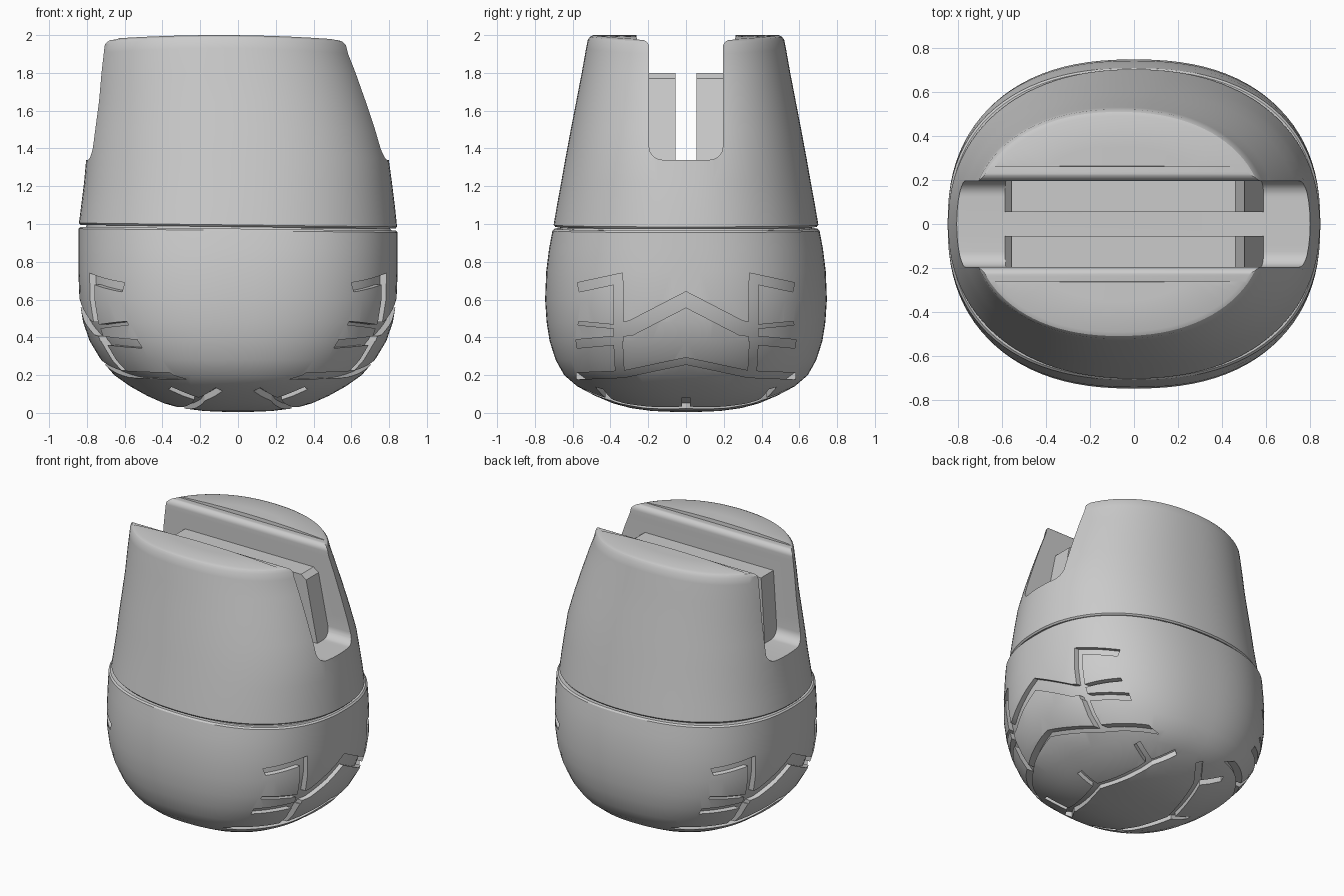
import bpy, bmesh, math
from mathutils import Vector

if "Cube" in bpy.data.objects:
    bpy.data.objects.remove(bpy.data.objects["Cube"], do_unlink=True)

grey = bpy.data.materials.new("light_grey")
grey.use_nodes = True
COLOR = (0.6, 0.6, 0.6, 1)
grey.diffuse_color = COLOR
grey.node_tree.nodes["Principled BSDF"].inputs["Base Color"].default_value = COLOR


def make(name, bm):
    bmesh.ops.recalc_face_normals(bm, faces=bm.faces)
    mesh = bpy.data.meshes.new(name)
    bm.to_mesh(mesh)
    bm.free()
    mesh.materials.append(grey)
    obj = bpy.data.objects.new(name, mesh)
    bpy.context.collection.objects.link(obj)
    return obj


def loft(name, rings, power, adjust=None, sides=96):
    """Stack superellipse rings given as (z, centre x, half x, half y)."""
    bm = bmesh.new()
    loops = []
    for z, cx, a, b in rings:
        loop = []
        for i in range(sides):
            t = 2 * math.pi * i / sides
            c, s = math.cos(t), math.sin(t)
            x = cx + a * math.copysign(abs(c) ** (2 / power), c)
            y = b * math.copysign(abs(s) ** (2 / power), s)
            loop.append(bm.verts.new((x, y, z + (adjust(x, z) if adjust else 0))))
        loops.append(loop)
    for lo, hi in zip(loops, loops[1:]):
        for i in range(sides):
            j = (i + 1) % sides
            bm.faces.new((lo[i], lo[j], hi[j], hi[i]))
    bm.faces.new(loops[0])
    bm.faces.new(loops[-1])
    return make(name, bm)


def prism(bm, points, place, start, end):
    """Extrude a flat outline between two depths."""
    n = len(points)
    near = [bm.verts.new(place(p, start)) for p in points]
    far = [bm.verts.new(place(p, end)) for p in points]
    bm.faces.new(near)
    bm.faces.new(far)
    for i in range(n):
        j = (i + 1) % n
        bm.faces.new((near[i], near[j], far[j], far[i]))


def ribbon(path, width):
    """Outline of a mitred band around an open path."""
    pts = [Vector(p) for p in path]
    left, right = [], []
    for i, p in enumerate(pts):
        before = (p - pts[i - 1]).normalized() if i else None
        after = (pts[i + 1] - p).normalized() if i < len(pts) - 1 else None
        before, after = before or after, after or before
        tangent = (before + after).normalized()
        normal = Vector((-tangent.y, tangent.x))
        reach = width / 2 / max(0.4, tangent.dot(after))
        left.append(p + normal * reach)
        right.append(p - normal * reach)
    return left + right[::-1]


def arc(cx, cy, r, a0, a1, steps=8):
    return [(cx + r * math.cos(math.radians(a0 + (a1 - a0) * i / steps)),
             cy + r * math.sin(math.radians(a0 + (a1 - a0) * i / steps)))
            for i in range(steps + 1)]


def cut(obj, cutter):
    mod = obj.modifiers.new("cut", 'BOOLEAN')
    mod.operation = 'DIFFERENCE'
    mod.solver = 'EXACT'
    mod.use_self = True
    mod.object = cutter
    bpy.context.view_layer.objects.active = obj
    bpy.ops.object.modifier_apply(modifier=mod.name)
    bpy.data.objects.remove(cutter, do_unlink=True)


def smooth(obj, angle=30):
    bpy.ops.object.select_all(action='DESELECT')
    obj.select_set(True)
    bpy.context.view_layer.objects.active = obj
    bpy.ops.object.shade_smooth_by_angle(angle=math.radians(angle))


def seam_tilt(x, z):
    return -0.012 * x if 0.9 < z < 1.1 else 0


def crown(x, z):
    return -0.025 * ((x + 0.1) / 0.65) ** 2 if z > 1.9 else seam_tilt(x, z)


# Rounded lower bowl and the slightly smaller core at the bottom of its grooves
bowl_rings = [(0.005, 0, .06, .06), (.01, 0, .18, .18), (.025, 0, .3, .29), (.05, 0, .39, .385),
              (.09, 0, .48, .48), (.14, 0, .57, .575), (.2, 0, .655, .645), (.28, 0, .725, .69),
              (.38, 0, .785, .722), (.48, 0, .82, .738), (.6, 0, .84, .746), (.75, 0, .845, .74),
              (.87, 0, .845, .725), (.965, 0, .845, .707), (.975, 0, .835, .697)]
bowl = loft("lower_bowl", bowl_rings, 2.35, seam_tilt)
core = loft("groove_floor", [(z + .025 * (1 - z), 0, max(a - .03, .03), max(b - .03, .03))
                             for z, _, a, b in bowl_rings] + [(1.01, 0, .8, .66)], 2.35)

# Tread grooves on both sides, drawn as (y, z) bands, mirrored front to back
bm = bmesh.new()
chevrons = [([(-.36, .44), (-.29, .45), (0, .6), (.29, .45), (.36, .44)], .075),
            ([(-.58, .195), (-.33, .205), (0, .275), (.33, .205), (.58, .195)], .035)]
hooks = [([(-.57, .665), (-.36, .71), (-.355, .38)], .05),
         ([(-.58, .365), (-.36, .385), (-.35, .21)], .045),
         ([(-.57, .475), (-.36, .455)], .02)]
bands = chevrons + hooks + [([(-y, z) for y, z in path], w) for path, w in hooks]
for side in (-1, 1):
    for path, width in bands:
        prism(bm, ribbon(path, width), lambda p, d: (side * d, p[0], p[1]), .25, 1.1)

# Tread grooves underneath, drawn as (x, y) bands
for sx in (-1, 1):
    prism(bm, ribbon([(sx * .2, -.4), (sx * .31, 0), (sx * .2, .4)], .05),
          lambda p, d: (p[0], p[1], d), -.2, .16)
    for sy in (-1, 1):
        for path in ([(.36, .46), (.2, .4), (.1, .54)], [(.31, 0), (.46, 0)]):
            if sy < 0 and path[0][1] == .0:
                continue
            prism(bm, ribbon([(sx * x, sy * y) for x, y in path], .045),
                  lambda p, d: (p[0], p[1], d), -.2, .16)
cut(bowl, make("tread_cutter", bm))

# Tapered upper body with a gently crowned top
upper = loft("upper_body", [
    (.985, 0, .833, .692), (.995, 0, .842, .701), (1.1, 0, .83, .683), (1.22, 0, .815, .661),
    (1.35, -.003, .8, .638), (1.5, -.015, .77, .61), (1.65, -.03, .737, .581),
    (1.8, -.05, .706, .552), (1.93, -.064, .682, .529), (1.975, -.067, .675, .52),
    (1.992, -.067, .662, .508), (2, -.067, .64, .49), (2, -.067, .45, .35),
    (2, -.067, .25, .2), (2, -.067, .1, .08)], 2.2, crown)

# Slot through the upper body: rounded floor and flared lips
half = arc(.125, 1.41, .07, -90, 0) + arc(.235, 1.935, .04, 180, 90) + [(.26, 1.976), (.28, 2.2)]
outline = half + [(-y, z) for y, z in reversed(half)]
bm = bmesh.new()
prism(bm, outline, lambda p, d: (d, p[0], p[1]), -1.2, 1.2)
cut(upper, make("slot_cutter", bm))

# Pair of rails lining the slot, with sloped ends
for label, s in (("front", -1), ("back", 1)):
    bm = bmesh.new()
    prism(bm, [(-.585, 1.33), (-.555, 1.8), (.46, 1.8), (.5, 1.77), (.59, 1.33)],
          lambda p, d: (p[0], s * d, p[1]), .055, .205)
    make(label + "_slot_rail", bm)

for part in (bowl, core, upper):
    smooth(part)
